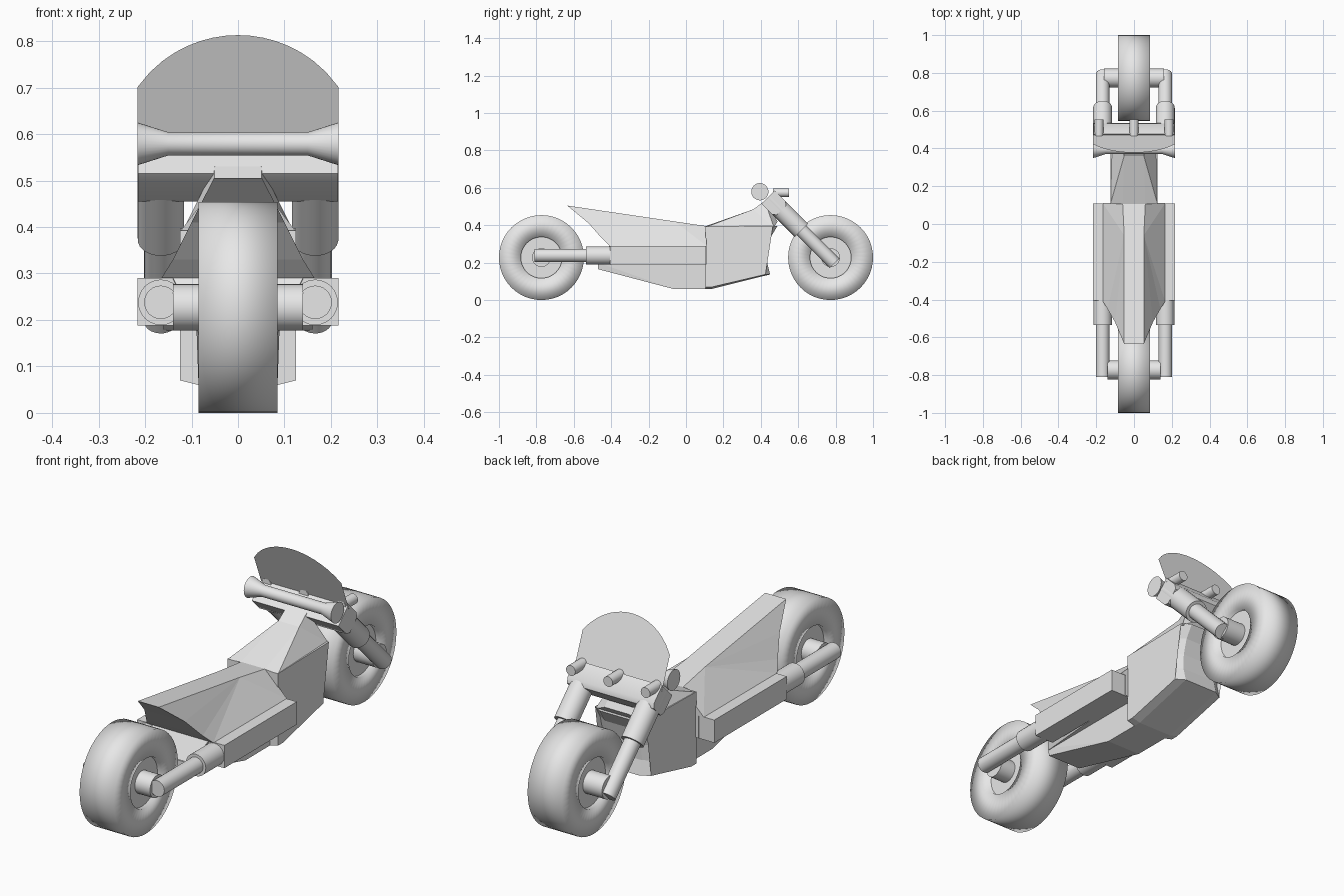
import bpy, bmesh, math
from mathutils import Vector

cube = bpy.data.objects.get("Cube")
if cube:
    bpy.data.objects.remove(cube, do_unlink=True)

grey = bpy.data.materials.new("plain grey")
grey.use_nodes = True
COLOUR = (0.8, 0.8, 0.8, 1)
grey.diffuse_color = COLOUR
for node in grey.node_tree.nodes:
    if node.type == 'BSDF_PRINCIPLED':
        node.inputs["Base Color"].default_value = COLOUR


def finish(name, bm, smooth=None):
    bmesh.ops.recalc_face_normals(bm, faces=bm.faces[:])
    mesh = bpy.data.meshes.new(name)
    bm.to_mesh(mesh)
    bm.free()
    mesh.materials.append(grey)
    ob = bpy.data.objects.new(name, mesh)
    bpy.context.collection.objects.link(ob)
    if smooth:
        bpy.ops.object.select_all(action='DESELECT')
        ob.select_set(True)
        bpy.context.view_layer.objects.active = ob
        bpy.ops.object.shade_smooth_by_angle(angle=math.radians(smooth))
    return ob


def loft(name, rings, smooth=None, closed=False):
    """Skin a series of rings; cap both ends, or join last ring to first."""
    bm = bmesh.new()
    loops = [[bm.verts.new(p) for p in ring] for ring in rings]
    pairs = list(zip(loops, loops[1:]))
    if closed:
        pairs.append((loops[-1], loops[0]))
    for a, b in pairs:
        n = len(a)
        for i in range(n):
            j = (i + 1) % n
            bm.faces.new((a[i], a[j], b[j], b[i]))
    if not closed:
        caps = [bm.faces.new(loops[0]), bm.faces.new(loops[-1])]
        bmesh.ops.triangulate(bm, faces=caps)
    return finish(name, bm, smooth)


def prism(name, outline):
    """Mirrored side outline made of (y, z, half width) points."""
    return loft(name, [[(s * w, y, z) for y, z, w in outline] for s in (-1, 1)])


def lathe(name, origin, axis, profile, segments=32, smooth=35, closed=False):
    """Turn (distance, radius) points round an axis."""
    axis = Vector(axis).normalized()
    u = axis.orthogonal().normalized()
    v = axis.cross(u)
    turns = [2 * math.pi * i / segments for i in range(segments)]
    rings = [[Vector(origin) + axis * d + (u * math.cos(t) + v * math.sin(t)) * r
              for t in turns] for d, r in profile]
    return loft(name, rings, smooth, closed)


def rod(name, a, b, r):
    a, b = Vector(a), Vector(b)
    return lathe(name, a, b - a, [(0, r), ((b - a).length, r)], 24)


# Wheels with wide flat tyres, recessed rims and axles
WHEEL_Y, WHEEL_R, HALF = 0.773, 0.227, 0.085
for end, sign, reach in (("rear", -1, 0.14), ("front", 1, 0.16)):
    hub = (0, sign * WHEEL_Y, WHEEL_R)
    lathe(end + "_tyre", hub, (1, 0, 0),
          [(-HALF, 0.11), (-HALF, WHEEL_R), (HALF, WHEEL_R), (HALF, 0.11)],
          48, 100, True)
    lathe(end + "_rim", hub, (1, 0, 0), [(-0.065, 0.112), (0.065, 0.112)])
    lathe(end + "_axle", hub, (1, 0, 0), [(-reach, 0.05), (reach, 0.05)])

# Seat and tail
prism("tail_body", [(-0.635, 0.505, 0.052), (-0.06, 0.42, 0.052), (0.11, 0.395, 0.06),
                    (0.11, 0.29, 0.165), (-0.41, 0.29, 0.165),
                    (-0.45, 0.33, 0.14), (-0.52, 0.41, 0.10)])

# Belly and middle frame
prism("belly", [(-0.47, 0.20, 0.09), (-0.47, 0.165, 0.085), (-0.07, 0.06, 0.085),
                (0.11, 0.06, 0.085), (0.11, 0.20, 0.09)])
prism("middle_frame", [(-0.41, 0.29, 0.14), (-0.47, 0.19, 0.09),
                       (0.11, 0.19, 0.14), (0.11, 0.29, 0.14)])

# Engine block with a hollow nose and chamfered sides
side = [(0.105, 0.392), (0.49, 0.397), (0.455, 0.34), (0.436, 0.27),
        (0.434, 0.20), (0.45, 0.137), (0.14, 0.06), (0.105, 0.06)]
outer = [(y - 0.025 if y > 0.4 else y, max(z, 0.07)) for y, z in side]
loft("engine_block", [[(x, y, z) for y, z in ring] for x, ring in
                      ((-0.125, outer), (-0.085, side), (0.085, side), (0.125, outer))])

# Tank rising to the steering neck
prism("tank", [(0.105, 0.395, 0.06), (0.36, 0.485, 0.052), (0.42, 0.53, 0.05),
               (0.49, 0.42, 0.06), (0.47, 0.39, 0.12), (0.105, 0.39, 0.125)])

# Swing arms, side boxes and fork legs on both sides
FORK = Vector((0, 1, -1)).normalized()
TOP = Vector((0, 0.44, 0.55))
for label, s in (("left", 1), ("right", -1)):
    x = s * 0.166
    rod(label + "_swing_arm", (x, -0.81, 0.238), (x, -0.5, 0.238), 0.036)
    rod(label + "_arm_collar", (x, -0.535, 0.238), (x, -0.39, 0.238), 0.049)
    loft(label + "_side_box", [[(s * a, y, z) for a, z in
                                ((0.12, 0.188), (0.216, 0.188), (0.216, 0.29), (0.12, 0.29))]
                               for y in (-0.405, 0.108)])
    leg = TOP + Vector((x, 0, 0))
    rod(label + "_upper_fork", leg, leg + FORK * 0.25, 0.05)
    rod(label + "_lower_fork", leg + FORK * 0.2, leg + FORK * 0.5, 0.036)

# Fork clamp across the top, set at the fork angle
across = Vector((0, 1, 1)).normalized()
corners = [(0, -0.05), (0, 0.05), (0.08, 0.05), (0.1, 0.035), (0.1, -0.035), (0.08, -0.05)]
loft("fork_clamp", [[TOP + FORK * d + across * w + Vector((x, 0, 0)) for d, w in corners]
                    for x in (-0.215, 0.215)], 50)

# Handlebar with flared grips
lathe("handlebar", (0, 0.395, 0.579), (1, 0, 0),
      [(-0.216, 0.046), (-0.15, 0.025), (0.15, 0.025), (0.216, 0.046)])

# Forward-facing knobs
for label, x in (("left", 0.185), ("middle", 0), ("right", -0.185)):
    rod(label + "_knob", (x, 0.465, 0.574), (x, 0.552, 0.574), 0.023)

# Windscreen: a thin sheet leaning back, with an arched top
bm = bmesh.new()
sheet = [(-0.216, 0.56), (0.216, 0.56)]
for i in range(17):
    x = 0.216 * (1 - i / 8)
    sheet.append((x, 0.813 - 0.265 + math.sqrt(0.265 ** 2 - x * x)))
bm.faces.new([bm.verts.new((x, 0.475 - (z - 0.57) * 0.4, z)) for x, z in sheet])
finish("windscreen", bm)
